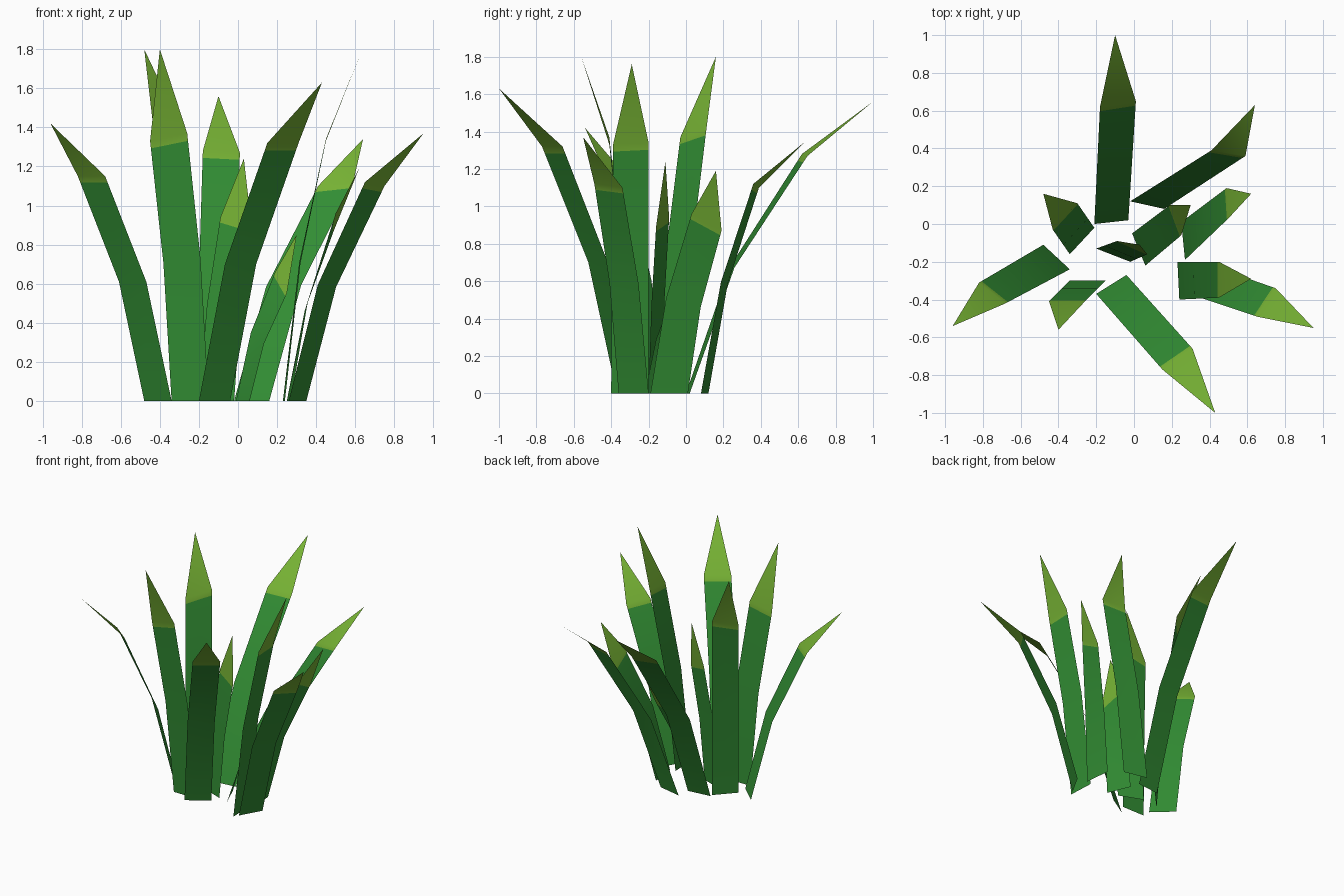
import bpy
import bmesh
from mathutils import Vector

cube = bpy.data.objects.get("Cube")
if cube:
    bpy.data.objects.remove(cube, do_unlink=True)


def make_material(name, colour):
    mat = bpy.data.materials.new(name)
    mat.use_nodes = True
    mat.diffuse_color = colour
    mat.node_tree.nodes["Principled BSDF"].inputs["Base Color"].default_value = colour
    return mat


LEAF = make_material("leaf green", (0.032, 0.27, 0.034, 1))
TIP = make_material("tip lime", (0.18, 0.44, 0.034, 1))

MID_SPREAD, MID_RISE = 0.38, 0.53   # where the blade bends between base and shoulder
SEAM = 0.94                         # where the lime tip colour starts


def edge_points(base, shoulder):
    """One long edge of a blade: base, bend, colour seam, shoulder."""
    low = Vector((*base, 0))
    high = Vector(shoulder)
    mid = low.lerp(high, MID_SPREAD)
    mid.z = high.z * MID_RISE
    return [low, mid, mid.lerp(high, SEAM), high]


def blade(name, base_a, base_b, shoulder_a, shoulder_b, tip):
    """A thin bent leaf blade that ends in a pointed lime tip."""
    bm = bmesh.new()
    side_a = [bm.verts.new(p) for p in edge_points(base_a, shoulder_a)]
    side_b = [bm.verts.new(p) for p in edge_points(base_b, shoulder_b)]
    for i in range(len(side_a) - 1):
        face = bm.faces.new((side_a[i], side_b[i], side_b[i + 1], side_a[i + 1]))
        face.material_index = 1 if i == 2 else 0
    point = bm.faces.new((side_a[-1], side_b[-1], bm.verts.new(tip)))
    point.material_index = 1

    # Upper side of the leaf faces the sky
    bm.normal_update()
    if point.normal.z < 0:
        bmesh.ops.reverse_faces(bm, faces=bm.faces[:])
    for face in bm.faces:
        face.smooth = True

    mesh = bpy.data.meshes.new(name)
    bm.to_mesh(mesh)
    bm.free()
    mesh.materials.append(LEAF)
    mesh.materials.append(TIP)
    obj = bpy.data.objects.new(name, mesh)
    bpy.context.collection.objects.link(obj)
    return obj


# Blades at the back
blade("back_blade", (-.21, 0), (-.03, .02),
      (-.18, .62, 1.28), (.01, .65, 1.27), (-.1, 1, 1.56))
blade("back_left_blade", (-.02, .12), (.16, .08),
      (.41, .39, 1.1), (.59, .36, 1.12), (.64, .63, 1.34))
blade("back_right_blade", (-.34, -.16), (-.21, -.02),
      (-.43, -.03, 1.37), (-.3, .11, 1.42), (-.48, .16, 1.8))

# Blades on the left
blade("left_short_blade", (.25, .01), (.27, -.19),
      (.49, .19, .87), (.5, .03, .96), (.62, .16, 1.19))
blade("left_tall_blade", (.23, -.2), (.24, -.4),
      (.45, -.2, 1.34), (.45, -.39, 1.33), (.62, -.29, 1.76))
blade("left_front_blade", (.26, -.36), (.35, -.2),
      (.65, -.49, 1.12), (.75, -.34, 1.1), (.95, -.55, 1.37))

# Blades in the middle
blade("inner_left_blade", (-.01, -.05), (.06, -.22),
      (.19, .1, .66), (.25, -.06, .55), (.3, .1, .85))
blade("inner_blade", (-.2, -.13), (-.02, -.2),
      (-.09, -.09, .94), (.07, -.16, .89), (.03, -.11, 1.24))

# Blades at the front and right
blade("front_blade", (-.2, -.37), (-.04, -.27),
      (.15, -.77, 1.32), (.31, -.66, 1.32), (.43, -1, 1.63))
blade("front_right_blade", (-.34, -.3), (-.15, -.3),
      (-.45, -.41, 1.33), (-.26, -.41, 1.37), (-.4, -.56, 1.8))
blade("right_blade", (-.48, -.11), (-.34, -.24),
      (-.82, -.31, 1.15), (-.68, -.42, 1.15), (-.96, -.54, 1.42))
